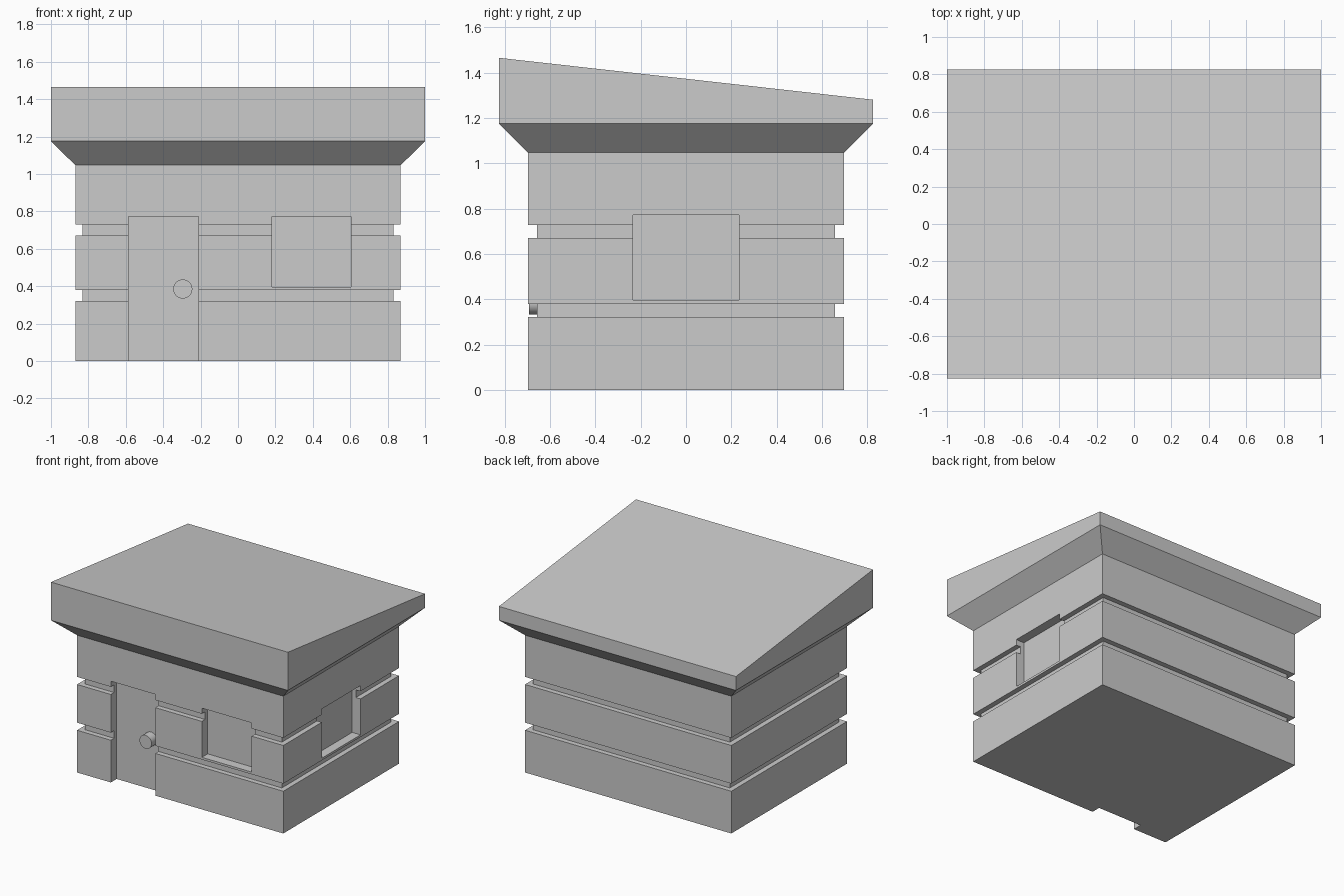
import bpy
import bmesh
import math

cube = bpy.data.objects.get("Cube")
if cube:
    bpy.data.objects.remove(cube, do_unlink=True)

grey = bpy.data.materials.new("plain grey")
grey.use_nodes = True
colour = (0.6, 0.6, 0.6, 1)
grey.diffuse_color = colour
grey.node_tree.nodes["Principled BSDF"].inputs["Base Color"].default_value = colour


def add_object(name, bm):
    bmesh.ops.recalc_face_normals(bm, faces=bm.faces)
    mesh = bpy.data.meshes.new(name)
    bm.to_mesh(mesh)
    bm.free()
    mesh.materials.append(grey)
    ob = bpy.data.objects.new(name, mesh)
    bpy.context.collection.objects.link(ob)
    return ob


def stack(name, levels):
    """Loft rectangles (half x, half y, z at front, z at back) into a closed solid."""
    bm = bmesh.new()
    previous = None
    for hx, hy, front, back in levels:
        ring = [bm.verts.new(p) for p in
                ((-hx, -hy, front), (hx, -hy, front), (hx, hy, back), (-hx, hy, back))]
        if previous:
            for i in range(4):
                j = (i + 1) % 4
                bm.faces.new((previous[i], previous[j], ring[j], ring[i]))
        else:
            bm.faces.new(ring[::-1])
        previous = ring
    bm.faces.new(previous)
    return add_object(name, bm)


def cutter(name, low, high):
    bm = bmesh.new()
    bmesh.ops.create_cube(bm, size=1)
    for v in bm.verts:
        v.co = [lo if c < 0 else hi for c, lo, hi in zip(v.co, low, high)]
    ob = add_object(name, bm)
    ob.hide_render = True
    return ob


# Building: grooved walls, flared eaves and a roof sloping to the back
WX, WY, GROOVE, RECESS = 0.87, 0.697, 0.039, 0.07
levels = [(WX, WY, 0, 0)]
for low, high in ((0.322, 0.38), (0.671, 0.729)):
    for inset, z in ((0, low), (GROOVE, low), (GROOVE, high), (0, high)):
        levels.append((WX - inset, WY - inset, z, z))
levels += [(WX, WY, 1.047, 1.047), (1, 0.826, 1.175, 1.175), (1, 0.826, 1.466, 1.281)]
building = stack("building", levels)

# Door and window recesses
door_y = RECESS - WY
cutters = [
    cutter("door_cutter", (-0.585, -0.8, -0.1), (-0.21, door_y, 0.772)),
    cutter("front_window_cutter", (0.183, -0.8, 0.397), (0.603, door_y, 0.772)),
    cutter("side_window_cutter", (WX - RECESS, -0.233, 0.397), (1, 0.233, 0.772)),
]
bpy.context.view_layer.objects.active = building
for ob in cutters:
    mod = building.modifiers.new(ob.name, "BOOLEAN")
    mod.operation = "DIFFERENCE"
    mod.solver = "EXACT"
    mod.object = ob
    bpy.ops.object.modifier_apply(modifier=mod.name)
    bpy.data.objects.remove(ob, do_unlink=True)

# Round door knob
bpy.ops.mesh.primitive_cylinder_add(
    vertices=32, radius=0.051, depth=0.075,
    location=(-0.295, door_y - 0.0285, 0.385), rotation=(math.pi / 2, 0, 0))
knob = bpy.context.object
knob.name = "door_knob"
knob.data.materials.append(grey)
bpy.ops.object.shade_smooth_by_angle(angle=math.radians(40))
